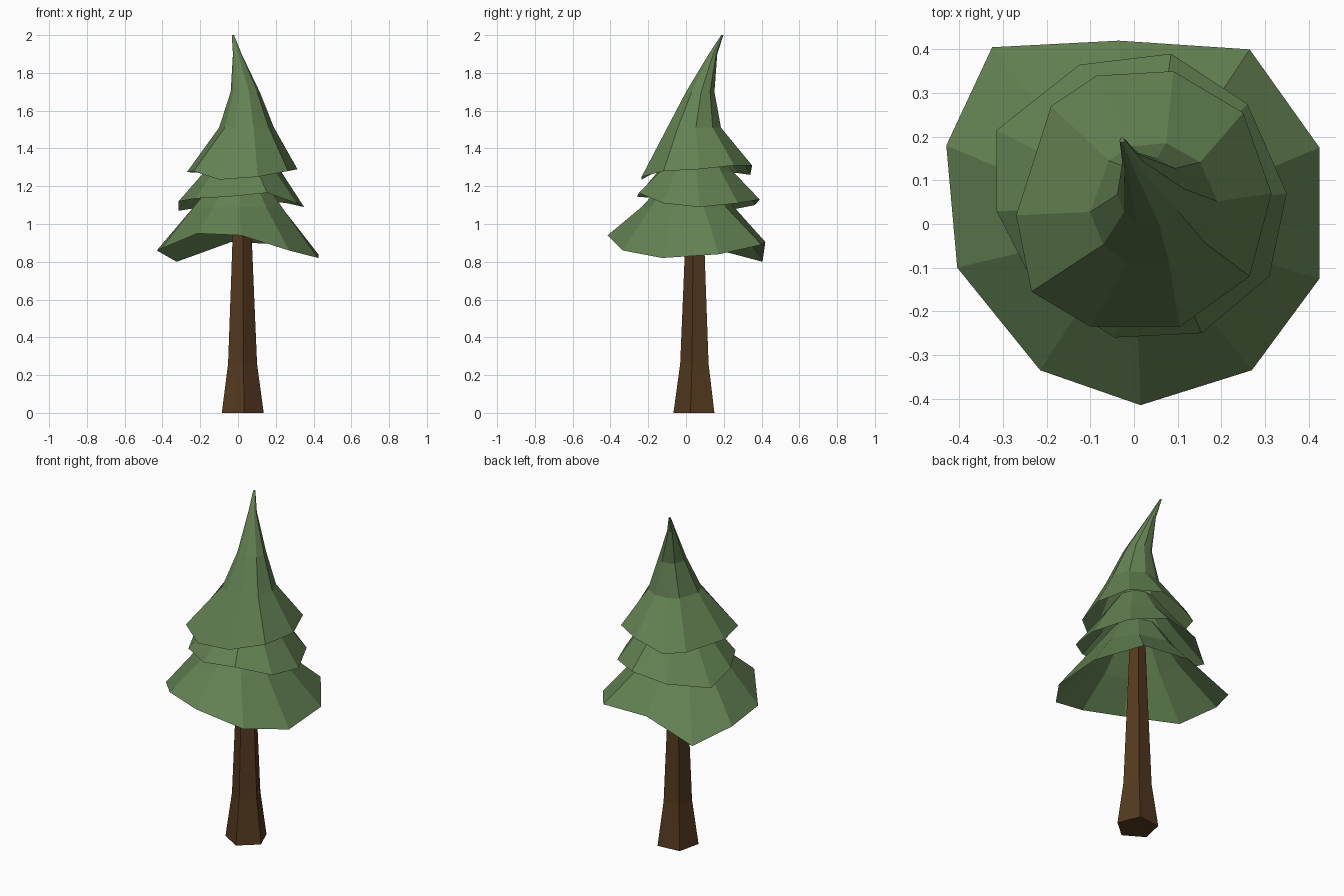
import bpy
from math import atan2, cos, sin, radians


def material(name, color):
    m = bpy.data.materials.new(name)
    m.diffuse_color = (*color, 1)
    return m


def circle(cx, cy, z, r, angles):
    return [(cx + r * cos(a), cy + r * sin(a), z) for a in angles]


def loft(name, rings, mat, cap_bottom=False):
    """Skin a stack of equal rings, closing the top."""
    n = len(rings[0])
    verts = [v for ring in rings for v in ring]
    faces = [(k * n + i, k * n + (i + 1) % n, (k + 1) * n + (i + 1) % n, (k + 1) * n + i)
             for k in range(len(rings) - 1) for i in range(n)]
    faces.append(tuple(range(len(verts) - n, len(verts))))
    if cap_bottom:
        faces.append(tuple(reversed(range(n))))
    mesh = bpy.data.meshes.new(name)
    mesh.from_pydata(verts, [], faces)
    mesh.materials.append(mat)
    obj = bpy.data.objects.new(name, mesh)
    bpy.context.collection.objects.link(obj)
    return obj


def foliage(name, rim, center, upper):
    """Open skirt: uneven rim, then circular rings (x, y, z, radius) above it."""
    angles = [atan2(y - center[1], x - center[0]) for x, y, z in rim]
    loft(name, [rim] + [circle(*ring, angles) for ring in upper], green)


green = material("needles", (0.125, 0.22, 0.085))
brown = material("bark", (0.09, 0.042, 0.014))

# Five-sided flared trunk
sides = [radians(-85 + 72 * i) for i in range(5)]
loft("trunk", [circle(x, 0.05, z, r, sides) for x, z, r in
               ((0.022, 0, 0.117), (0.022, 0.26, 0.081), (0.021, 0.74, 0.061), (0.02, 1.15, 0.045))],
     brown, cap_bottom=True)

# Bottom skirt, counter-clockwise from the front
foliage("lower_foliage", [
    (0.015, -0.415, 0.94), (0.27, -0.335, 0.86), (0.425, -0.125, 0.82), (0.425, 0.175, 0.84),
    (0.265, 0.40, 0.89), (-0.035, 0.42, 0.905), (-0.325, 0.405, 0.80), (-0.43, 0.18, 0.86),
    (-0.405, -0.10, 0.87), (-0.215, -0.335, 0.95)],
    (0, 0.02), [(0.0, 0.01, 1.09, 0.245), (0.01, 0.03, 1.25, 0.12)])

# Middle skirt
foliage("middle_foliage", [
    (-0.045, -0.26, 1.145), (0.155, -0.25, 1.165), (0.31, -0.12, 1.11), (0.35, 0.07, 1.09),
    (0.26, 0.275, 1.11), (0.085, 0.39, 1.13), (-0.125, 0.365, 1.10), (-0.315, 0.215, 1.07),
    (-0.315, 0.03, 1.12), (-0.225, -0.145, 1.135)],
    (0.02, 0.06), [(0.025, 0.05, 1.275, 0.205), (0.03, 0.05, 1.42, 0.10)])

# Top skirt rising into a bent tip
foliage("top_foliage", [
    (-0.10, -0.235, 1.235), (0.105, -0.235, 1.25), (0.265, -0.12, 1.28), (0.315, 0.07, 1.29),
    (0.25, 0.255, 1.31), (0.09, 0.35, 1.31), (-0.085, 0.34, 1.26), (-0.19, 0.27, 1.27),
    (-0.27, 0.02, 1.275), (-0.235, -0.155, 1.28)],
    (0.03, 0.05), [(0.045, 0.042, 1.51, 0.146), (0.038, 0.075, 1.70, 0.077),
                   (-0.004, 0.143, 1.90, 0.023), (-0.027, 0.192, 2.0, 0.006)])
